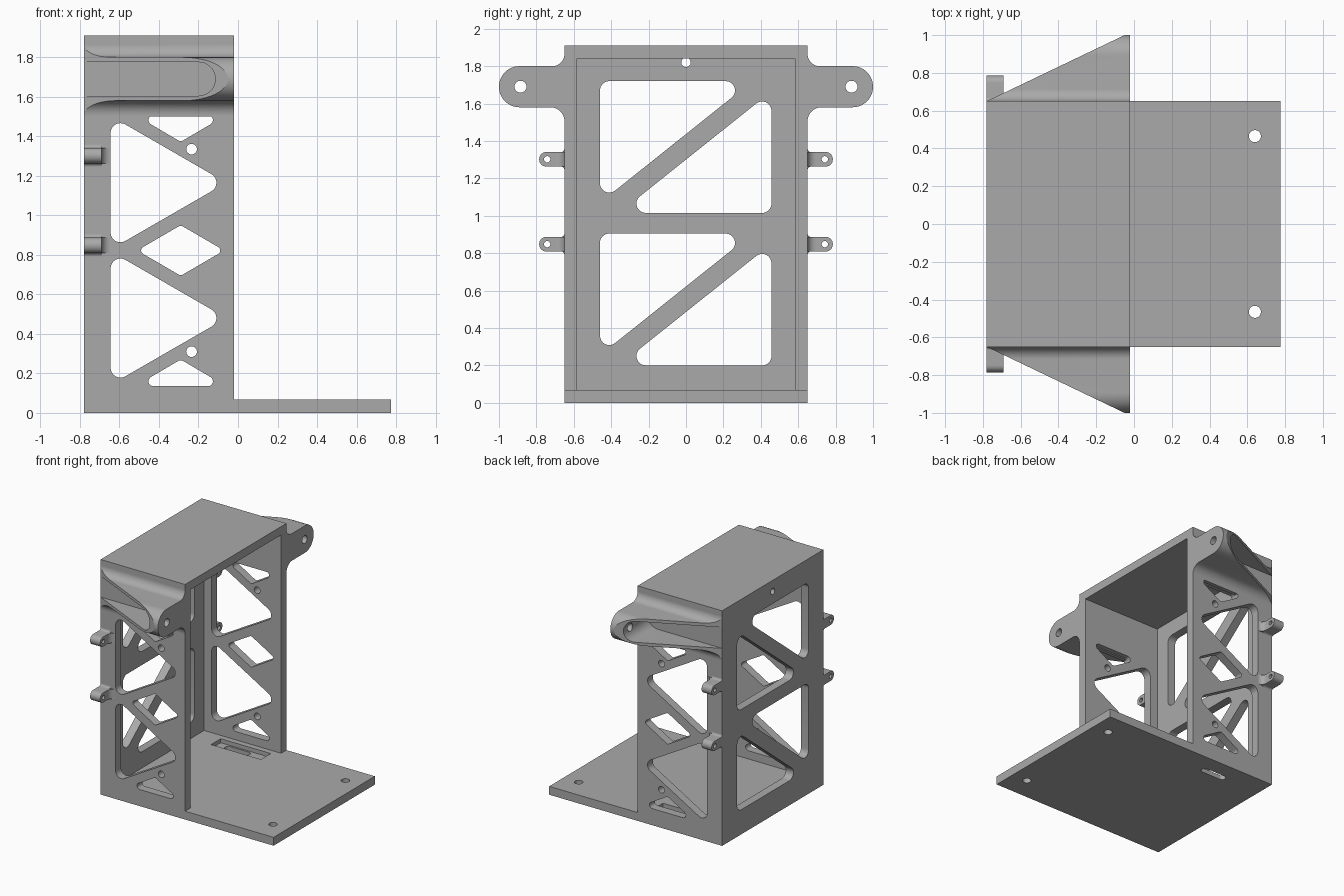
import bpy, bmesh, math
from mathutils import Vector

cube = bpy.data.objects.get("Cube")
if cube:
    bpy.data.objects.remove(cube, do_unlink=True)

grey = bpy.data.materials.new("plain_grey")
grey.use_nodes = True
COLOUR = (0.40, 0.40, 0.40, 1)
grey.diffuse_color = COLOUR
grey.node_tree.nodes["Principled BSDF"].inputs["Base Color"].default_value = COLOUR


def rounded(corners, radius=0.0, steps=8):
    """Closed outline with each corner (u, v[, own radius]) filleted."""
    out, n = [], len(corners)
    for i, c in enumerate(corners):
        p = Vector(c[:2])
        r = c[2] if len(c) > 2 else radius
        if r == 0:
            out.append(p)
            continue
        a = (Vector(corners[i - 1][:2]) - p).normalized()
        b = (Vector(corners[(i + 1) % n][:2]) - p).normalized()
        half = a.angle(b) / 2
        centre = p + (a + b).normalized() * (r / math.sin(half))
        start = p + a * (r / math.tan(half)) - centre
        end = p + b * (r / math.tan(half)) - centre
        sweep = math.pi - 2 * half
        for k in range(steps + 1):
            t = k / steps
            out.append(centre + (start * math.sin((1 - t) * sweep)
                                 + end * math.sin(t * sweep)) / math.sin(sweep))
    return out


def circle(u, v, r, n=24):
    return [Vector((u + r * math.cos(k * math.tau / n), v + r * math.sin(k * math.tau / n)))
            for k in range(n)]


def rect(u0, u1, v0, v1, r=0.0):
    return rounded([(u0, v0), (u1, v0), (u1, v1), (u0, v1)], r)


def prism(name, loops, axis, lo, hi, mirror=False, cutter=False):
    """Extrude an outline with holes along an axis from lo to hi."""
    place = {"x": lambda p: (lo, p.x, p.y),
             "y": lambda p: (p.x, lo, p.y),
             "z": lambda p: (p.x, p.y, lo)}[axis]
    way = Vector([float(axis == k) for k in "xyz"])
    bm = bmesh.new()
    for loop in loops:
        pts = [p for i, p in enumerate(loop) if (p - loop[i - 1]).length > 1e-5]
        vs = [bm.verts.new(place(p)) for p in pts]
        for i, v in enumerate(vs):
            bm.edges.new((vs[i - 1], v))
    bmesh.ops.triangle_fill(bm, edges=bm.edges[:], use_beauty=True, normal=way)
    ext = bmesh.ops.extrude_face_region(bm, geom=bm.faces[:], use_keep_orig=True)
    moved = [g for g in ext["geom"] if isinstance(g, bmesh.types.BMVert)]
    bmesh.ops.translate(bm, vec=way * (hi - lo), verts=moved)
    bmesh.ops.recalc_face_normals(bm, faces=bm.faces[:])
    mesh = bpy.data.meshes.new(name)
    bm.to_mesh(mesh)
    bm.free()
    mesh.materials.append(grey)
    ob = bpy.data.objects.new(name, mesh)
    bpy.context.collection.objects.link(ob)
    if cutter:
        ob.hide_render = True
        ob.display_type = "WIRE"
        ob.hide_set(True)
        return ob
    bpy.ops.object.select_all(action="DESELECT")
    ob.select_set(True)
    bpy.context.view_layer.objects.active = ob
    bpy.ops.object.shade_smooth_by_angle(angle=math.radians(30))
    if mirror:
        add_mirror(ob)
    return ob


def add_mirror(ob):
    m = ob.modifiers.new("mirror", "MIRROR")
    m.use_axis = (False, True, False)
    m.use_mirror_merge = False


def cut(ob, cutter):
    m = ob.modifiers.new("cut", "BOOLEAN")
    m.operation, m.solver, m.object = "DIFFERENCE", "EXACT", cutter


BACK, FRONT, TOP, SIDE, T = -0.78, -0.02, 1.91, 0.65, 0.068

# Base plate with two screw holes, a recess and a cable slot
base = prism("base_plate", [rect(BACK, 0.775, -SIDE, SIDE), circle(0.64, 0.465, 0.032),
                            circle(0.64, -0.465, 0.032),
                            rect(-0.46, -0.24, 0.465, 0.52, 0.025)], "z", 0, T)
cut(base, prism("recess_cutter", [rect(-0.53, -0.08, 0.41, 0.535)], "z", 0.035, 0.2, cutter=True))

# Back wall: two windows, each split by a diagonal strut
windows = []
for z in (0.2, 1.015):
    windows.append(rounded([(-0.46, z + 0.705), (0.355, z + 0.705), (-0.46, z + 0.055)], 0.05))
    windows.append(rounded([(0.457, z), (-0.358, z), (0.457, z + 0.65)], 0.05))
prism("back_wall", [rect(-SIDE, SIDE, T, TOP), circle(0, 1.82, 0.025)] + windows,
      "x", BACK, BACK + T)

# Roof
prism("roof", [rect(BACK + T, FRONT, T - SIDE, SIDE - T)], "z", TOP - T, TOP)

# Side walls with truss openings
side = [rect(BACK + T, FRONT, T, TOP),
        rounded([(-0.51, 0.822), (-0.29, 0.95), (-0.07, 0.822), (-0.29, 0.694)], 0.02)]
for z in (0.48, 1.165):
    side.append(rounded([(-0.645, z - 0.338), (-0.645, z + 0.338), (-0.059, z)], 0.05))
for flat, tip in ((0.135, 0.27), (1.507, 1.372)):
    side.append(rounded([(-0.52, flat), (-0.06, flat), (-0.29, tip)], 0.025))
for z in (0.31, 1.335):
    side.append(circle(-0.235, z, 0.027))
prism("side_wall", side, "y", SIDE - T, SIDE, mirror=True)

# Mounting ears: rounded lug, tapered to the back and pocketed from outside
lug = rounded([(0.62, 1.5), (SIDE, 1.5), (SIDE, 1.58, 0.075), (1.0, 1.58, 0.11),
               (1.0, 1.8, 0.11), (SIDE, 1.8, 0.065), (SIDE, TOP), (0.62, TOP)], steps=12)
ear = prism("mounting_ear", [lug, circle(0.885, 1.69, 0.032)], "x", BACK, FRONT)
taper = rounded([(-1, 0.545), (-0.05, 1.0), (-0.05, 1.2), (-1, 1.2)])
cut(ear, prism("taper_cutter", [taper], "z", 1.3, 2.1, cutter=True))
pocket = rounded([(-0.9, 1.605), (-0.115, 1.605, 0.084), (-0.115, 1.775, 0.084), (-0.9, 1.775)])
cut(ear, prism("pocket_cutter", [pocket], "y", SIDE, 1.2, cutter=True))
add_mirror(ear)

# Small rear tabs with a gusset each
for label, z in (("lower", 0.848), ("upper", 1.302)):
    h = 0.039
    outline = rounded([(0.62, z - h - 0.02), (SIDE, z - h - 0.02), (SIDE, z - h, 0.018),
                       (0.785, z - h, h - 0.001), (0.785, z + h, h - 0.001),
                       (SIDE, z + h, 0.018), (SIDE, z + h + 0.02), (0.62, z + h + 0.02)])
    prism(label + "_tab", [outline, circle(0.742, z, 0.017, 16)], "x", BACK, -0.69, mirror=True)
    gusset = rounded([(-0.7, 0.62), (-0.645, 0.62), (-0.645, SIDE), (-0.69, SIDE, 0.044),
                      (-0.69, 0.697), (-0.7, 0.697)])
    prism(label + "_tab_gusset", [gusset], "z", z - h, z + h, mirror=True)
